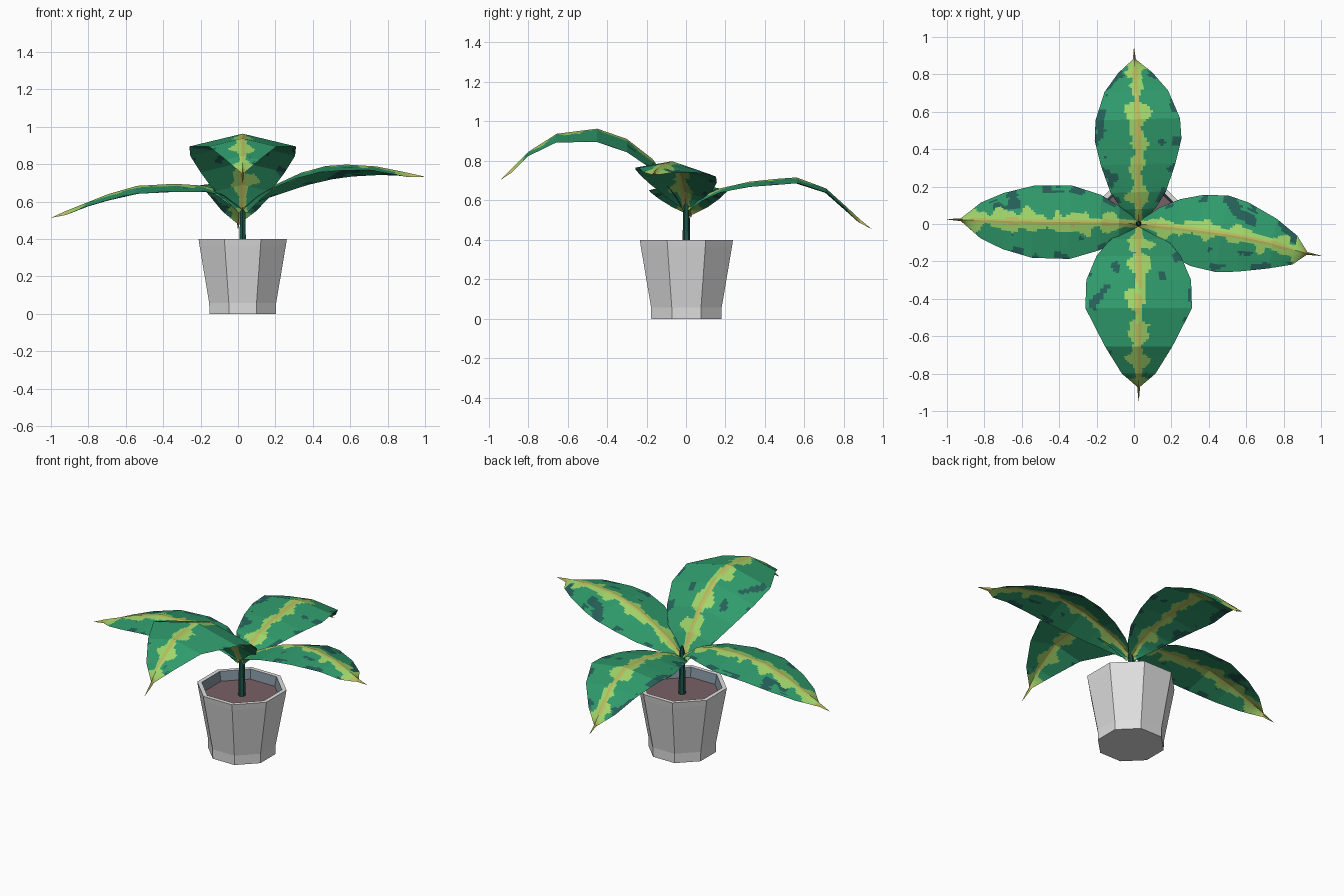
import bpy, bmesh, math
from mathutils import Vector, noise

if "Cube" in bpy.data.objects:
    bpy.data.objects.remove(bpy.data.objects["Cube"])


def mat(name, r, g, b):
    lin = [((c / 255 + 0.055) / 1.055) ** 2.4 for c in (r, g, b)]
    m = bpy.data.materials.new(name)
    m.diffuse_color = (*lin, 1)
    m.use_nodes = True
    m.node_tree.nodes["Principled BSDF"].inputs["Base Color"].default_value = m.diffuse_color
    return m


POT = mat("pale_grey_pot", 222, 223, 222)
INNER = mat("blue_grey_pot_inside", 128, 143, 154)
SOIL = mat("brown_soil", 119, 96, 101)
STEM = mat("dark_green_stem", 28, 84, 72)
GREEN = mat("leaf_green", 47, 154, 107)
LIME = mat("lime_streak", 160, 213, 106)
OLIVE = mat("olive_midrib", 184, 188, 94)
TEAL = mat("teal_spots", 36, 96, 88)

CX, CY = 0.025, 0.002


def finish(name, bm, mats):
    me = bpy.data.meshes.new(name)
    bm.to_mesh(me)
    bm.free()
    for m in mats:
        me.materials.append(m)
    ob = bpy.data.objects.new(name, me)
    bpy.context.collection.objects.link(ob)
    return ob


def lathe(name, profile, sides, mats, bands, start_cap=None, end_cap=None):
    """Faceted turned shape; profile = (distance to flat side, z) from the bottom."""
    bm = bmesh.new()
    k = 1 / math.cos(math.pi / sides)
    rings = [[bm.verts.new((CX + r * k * math.cos((i + .5) * math.tau / sides),
                            CY + r * k * math.sin((i + .5) * math.tau / sides), z))
              for i in range(sides)] for r, z in profile]
    for a, b, band in zip(rings, rings[1:], bands):
        for i in range(sides):
            j = (i + 1) % sides
            bm.faces.new((a[i], a[j], b[j], b[i])).material_index = band
    if start_cap is not None:
        bm.faces.new(rings[0][::-1]).material_index = start_cap
    if end_cap is not None:
        bm.faces.new(rings[-1]).material_index = end_cap
    return finish(name, bm, mats)


# Eight-sided pot with foot, rim and inner wall
lathe("pot", [(.178, 0), (.179, .058), (.231, .365), (.236, .40), (.212, .40), (.200, .335)],
      8, [POT, INNER], [0, 0, 0, 0, 1], start_cap=0)
# Soil
lathe("soil", [(.201, .335), (.203, .343)], 8, [SOIL], [0], end_cap=0)
# Stem with a small bud at the top
lathe("stem", [(.018, .335), (.016, .45), (.013, .59), (.012, .605), (.006, .635)],
      6, [STEM], [0, 0, 0, 0], end_cap=0)


def leaf_colour(t, u, edge, seed):
    """t = 0..1 along the leaf, u = distance from midrib, edge = 0..1 to the rim."""
    p = Vector((t * 10, u * 9, seed * 7.3))
    n = noise.noise(p)
    fine = noise.noise(p * 2.0 + Vector((5, 3, 1)))
    d = abs(u)
    # yellow tip
    if t > .90 + .02 * fine:
        return 2
    if t > .87 + .03 * n:
        return 1
    # midrib, then a jagged lime streak with side branches
    if d < .013 + .011 * n:
        return 2
    width = .040 + .055 * n + .035 * fine + .014 * math.sin(t * 42 + seed)
    if t < .12:
        width *= .6
    if d < max(.018, width):
        return 1
    # spots, bigger and denser at the rim
    spot = noise.noise(Vector((t * 13, u * 12, seed * 3.1 + 40)))
    if t > .12 and ((edge > .82 and spot > .18) or (edge > .4 and spot > .44)):
        return 3
    return 0


def leaf(name, spine, drop_left, drop_right, seed, half=15, step=.012):
    """Arched sheet folded on its midrib; spine = (x, y, z, half width)."""
    pts = [Vector(p) for p in spine]
    d = (pts[-1] - pts[0]).xy.normalized()
    left = Vector((-d.y, d.x, 0))
    rows = [pts[0]]
    for a, b in zip(pts, pts[1:]):
        n = max(1, round((b - a).xyz.length / step))
        rows += [a.lerp(b, (i + 1) / n) for i in range(n)]
    bm = bmesh.new()
    grid = []
    for r in rows:
        fold = min(.022, .25 * (pts[-1] - r).xyz.length)   # needle tip is a folded blade
        line = []
        for j in range(-half, half + 1):
            f = j / half
            drop = max(fold, r.w * (drop_left if j > 0 else drop_right))
            line.append(bm.verts.new(r.xyz + left * (r.w * f) - Vector((0, 0, abs(f) * drop))))
        grid.append(line)
    last = len(rows) - 1
    for i in range(last):
        for j in range(2 * half):
            f = bm.faces.new((grid[i][j], grid[i + 1][j], grid[i + 1][j + 1], grid[i][j + 1]))
            edge = (j + .5 - half) / half
            f.material_index = leaf_colour((i + .5) / last, edge * rows[i].w, abs(edge), seed)
    return finish(name, bm, [GREEN, LIME, OLIVE, TEAL])


# Four large arching leaves
leaf("front_leaf", [(.025, -.01, .56, .02), (.025, -.08, .69, .15), (.025, -.17, .81, .225),
                    (.025, -.30, .911, .28), (.025, -.45, .963, .285), (.025, -.655, .937, .18),
                    (.025, -.80, .845, .09), (.025, -.87, .775, .008), (.025, -.945, .70, .001)],
     .24, .24, 1)
leaf("back_leaf", [(.025, .01, .57, .02), (.024, .08, .62, .09), (.023, .17, .66, .148),
                   (.022, .32, .694, .2), (.022, .45, .708, .232), (.02, .56, .716, .226),
                   (.012, .71, .66, .17), (.006, .81, .57, .09), (.002, .88, .505, .008),
                   (0, .94, .455, .001)],
     .13, .13, 2)
leaf("left_leaf", [(.02, 0, .58, .02), (-.08, .005, .655, .09), (-.18, .008, .685, .148),
                   (-.34, .01, .695, .197), (-.54, .012, .684, .193), (-.70, .016, .638, .15),
                   (-.82, .02, .59, .095), (-.925, .023, .548, .008), (-1, .025, .513, .001)],
     .22, .22, 3)
leaf("right_leaf", [(.03, 0, .58, .02), (.12, -.01, .645, .10), (.22, -.02, .70, .155),
                    (.34, -.035, .755, .194), (.47, -.052, .79, .207), (.58, -.07, .798, .188),
                    (.74, -.105, .788, .135), (.86, -.14, .764, .078), (.925, -.157, .75, .008),
                    (1, -.17, .733, .001)],
     .34, .17, 4)
